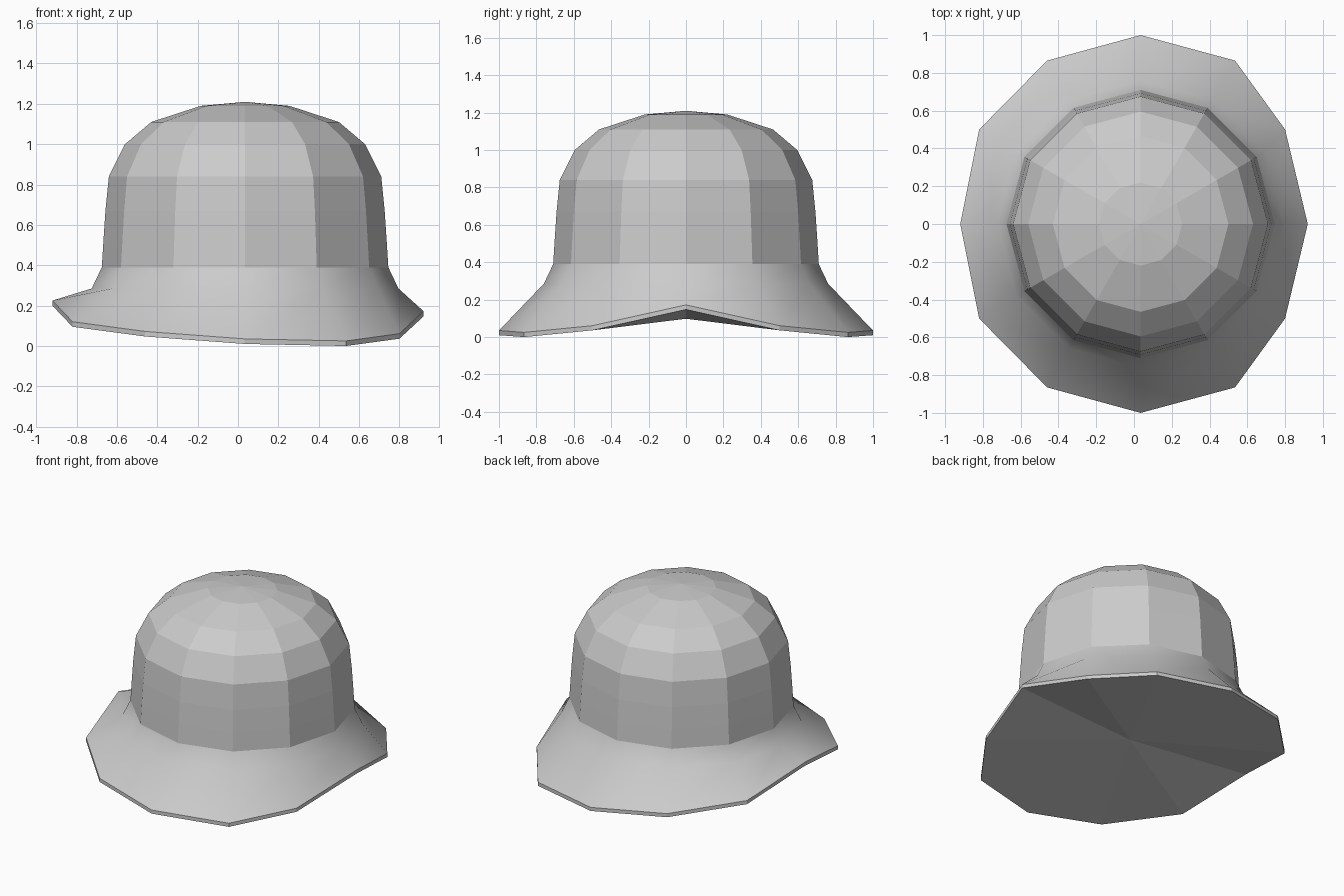
import bpy, bmesh, math

if "Cube" in bpy.data.objects:
    bpy.data.objects.remove(bpy.data.objects["Cube"])

CX = 0.035  # the crown sits slightly off the brim's middle
N = 12

# Rim outline for half the brim: x, y, underside z (mirrored in y)
half = [(0.92, 0, 0.147), (0.80, 0.5, 0.036), (0.535, 0.865, 0.0), (CX, 1.0, 0.01),
        (-0.46, 0.865, 0.047), (-0.82, 0.5, 0.095), (-0.92, 0, 0.20)]
rim = half + [(x, -y, z) for x, y, z in half[-2:0:-1]]

# Crown profile from the brim's fold to the top: radius, z
crown = [(0.76, 0.285), (0.71, 0.39), (0.702, 0.52), (0.692, 0.67),
         (0.675, 0.84), (0.595, 1.0), (0.465, 1.11), (0.22, 1.19)]

bm = bmesh.new()


def circle(r, z):
    return [bm.verts.new((CX + r * math.cos(2 * math.pi * k / N),
                          r * math.sin(2 * math.pi * k / N), z)) for k in range(N)]


def bridge(a, b, smooth):
    for k in range(N):
        j = (k + 1) % N
        bm.faces.new((a[k], a[j], b[j], b[k])).smooth = smooth


def fan(ring, z):
    tip = bm.verts.new((CX, 0, z))
    for k in range(N):
        bm.faces.new((ring[k], ring[(k + 1) % N], tip))


# Rim band, smooth brim slopes, then faceted crown
under = [bm.verts.new(p) for p in rim]
edge = [bm.verts.new((x, y, z + 0.025)) for x, y, z in rim]
rings = [under, edge] + [circle(r, z) for r, z in crown]
for i in range(len(rings) - 1):
    bridge(rings[i], rings[i + 1], i in (1, 2))
fan(rings[-1], 1.21)

# Closed underside
fan(under, 0.098)

bmesh.ops.recalc_face_normals(bm, faces=bm.faces[:])
mesh = bpy.data.meshes.new("bucket_hat")
bm.to_mesh(mesh)
bm.free()
hat = bpy.data.objects.new("bucket_hat", mesh)
bpy.context.collection.objects.link(hat)
